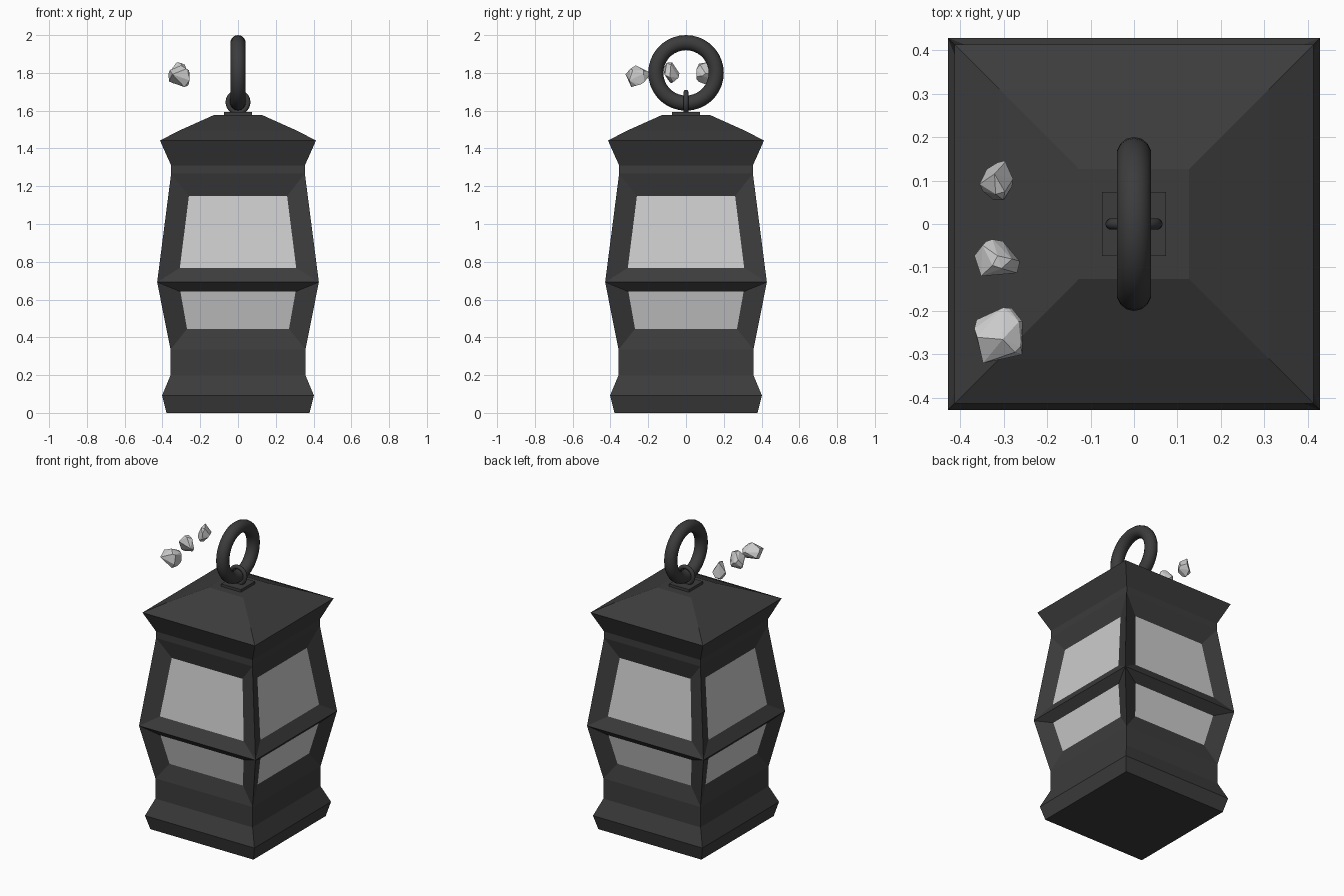
import bpy, bmesh, math, random
from mathutils import Vector, Matrix

if "Cube" in bpy.data.objects:
    bpy.data.objects.remove(bpy.data.objects["Cube"])

iron = bpy.data.materials.new("iron")
iron.diffuse_color = (0.045, 0.045, 0.045, 1)
iron.use_nodes = True
iron.node_tree.nodes["Principled BSDF"].inputs["Base Color"].default_value = iron.diffuse_color


def add_object(name, bm, mat=None):
    bmesh.ops.remove_doubles(bm, verts=bm.verts[:], dist=0.0001)
    me = bpy.data.meshes.new(name)
    bm.to_mesh(me)
    bm.free()
    ob = bpy.data.objects.new(name, me)
    bpy.context.collection.objects.link(ob)
    if mat:
        me.materials.append(mat)
    return ob


def quad(lo, hi):
    # outward quad on the front side; each row is (half width, depth, height)
    return [Vector((-lo[0], -lo[1], lo[2])), Vector((lo[0], -lo[1], lo[2])),
            Vector((hi[0], -hi[1], hi[2])), Vector((-hi[0], -hi[1], hi[2]))]


def add_face(bm, pts, rot):
    return bm.faces.new([bm.verts.new(rot @ p) for p in pts])


# Square profile (half width, height); windows keyed by profile segment
profile = [(0.379, 0), (0.402, 0.092), (0.357, 0.20), (0.357, 0.335), (0.428, 0.692),
           (0.354, 1.267), (0.354, 1.31), (0.413, 1.442), (0.31, 1.495), (0.127, 1.577)]
windows = {3: ((0.27, 0.333, 0.445), (0.305, 0.378, 0.642)),
           4: ((0.308, 0.38, 0.768), (0.26, 0.324, 1.148))}

body, glass = bmesh.new(), bmesh.new()
for k in range(4):
    rot = Matrix.Rotation(k * math.pi / 2, 3, 'Z')
    for i, ((w0, z0), (w1, z1)) in enumerate(zip(profile, profile[1:])):
        outer = quad((w0, w0, z0), (w1, w1, z1))
        if i in windows:
            inner = quad(*windows[i])
            for a in range(4):
                b = (a + 1) % 4
                add_face(body, [outer[a], outer[b], inner[b], inner[a]], rot)
            add_face(glass, inner, rot)
        else:
            add_face(body, outer, rot)
# Base and roof caps
for (w, z), s in ((profile[0], -1), (profile[-1], 1)):
    add_face(body, [Vector((x * w, y * w * s, z)) for x, y in
                    ((-1, -1), (1, -1), (1, 1), (-1, 1))], Matrix.Identity(3))
add_object("lantern_body", body, iron)
add_object("window_panes", glass)

# Plate on the roof
plate = bmesh.new()
bmesh.ops.create_cube(plate, size=1, matrix=Matrix.LocRotScale(
    Vector((0, 0, 1.582)), None, Vector((0.146, 0.146, 0.024))))
add_object("top_plate", plate, iron)


# Interlocked rings
def ring(name, z, major, minor, rot, segs, sides):
    bpy.ops.mesh.primitive_torus_add(location=(0, 0, z), rotation=rot, major_radius=major,
                                     minor_radius=minor, major_segments=segs,
                                     minor_segments=sides)
    ob = bpy.context.object
    ob.name = name
    ob.data.materials.append(iron)
    bpy.ops.object.shade_smooth_by_angle(angle=math.radians(40))


ring("hanging_ring", 1.8, 0.16, 0.04, (0, math.pi / 2, 0), 36, 14)
ring("roof_loop", 1.645, 0.053, 0.013, (math.pi / 2, 0, 0), 24, 10)


# Floating stone chips: faceted hulls fitted to a bounding box
def stone(name, lo, hi, seed):
    rng = random.Random(seed)
    pts = [Vector([rng.gauss(0, 1) for _ in range(3)]).normalized() for _ in range(18)]
    bm = bmesh.new()
    for p in pts:
        bm.verts.new([l + (h - l) * (p[i] - min(q[i] for q in pts)) /
                      (max(q[i] for q in pts) - min(q[i] for q in pts))
                      for i, (l, h) in enumerate(zip(lo, hi))])
    bmesh.ops.convex_hull(bm, input=bm.verts[:])
    bmesh.ops.recalc_face_normals(bm, faces=bm.faces[:])
    add_object(name, bm)


stone("stone_back", (-0.355, 0.055, 1.74), (-0.278, 0.145, 1.857), 3)
stone("stone_middle", (-0.367, -0.12, 1.745), (-0.263, -0.035, 1.855), 5)
stone("stone_front", (-0.367, -0.32, 1.725), (-0.256, -0.192, 1.84), 8)
